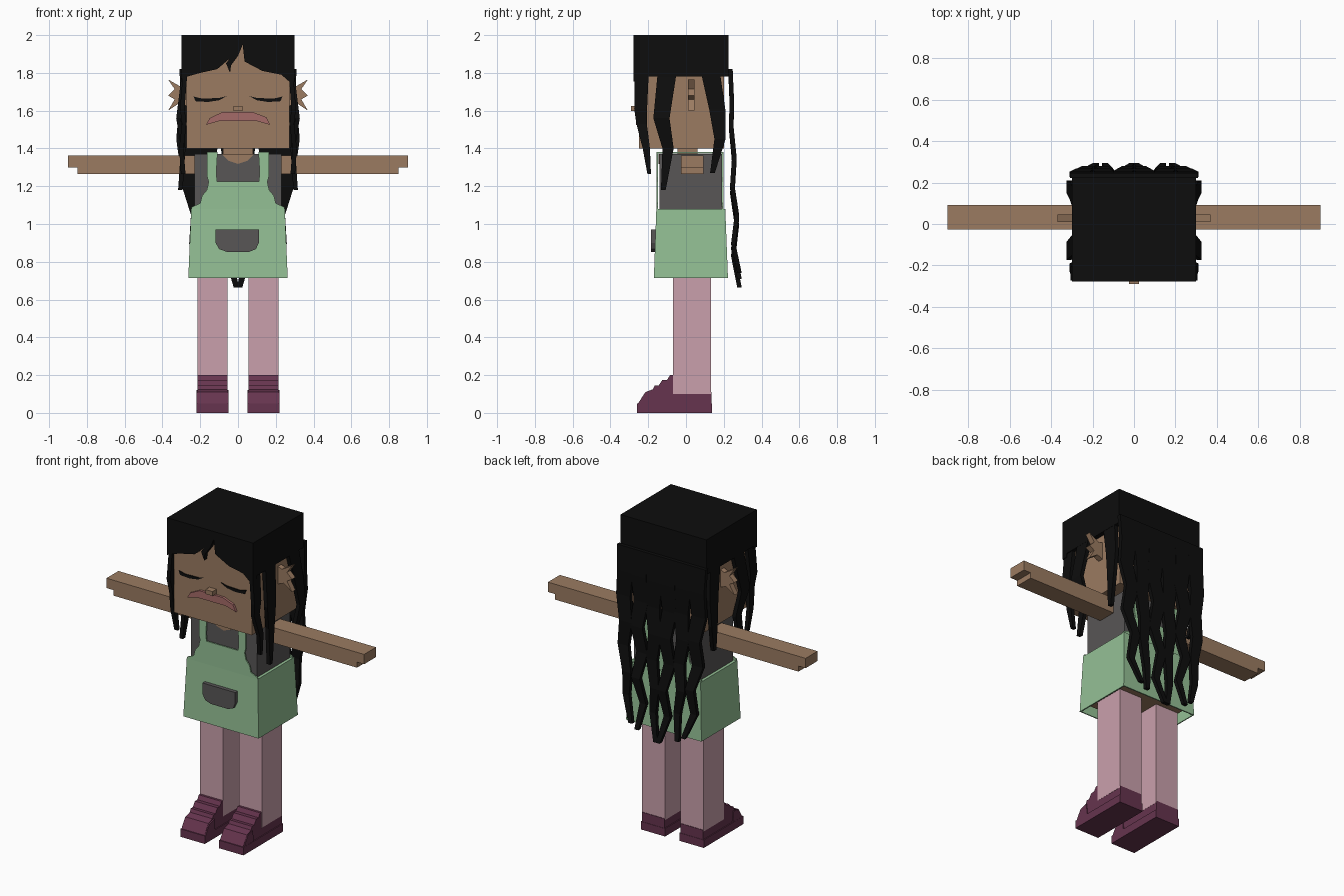
import bpy
import bmesh
from mathutils import Vector

cube = bpy.data.objects.get("Cube")
if cube:
    bpy.data.objects.remove(cube, do_unlink=True)


def material(name, rgb):
    """Make a flat material from 0-255 display values."""
    lin = []
    for c in rgb:
        c /= 255
        lin.append(c / 12.92 if c < 0.04 else ((c + 0.055) / 1.055) ** 2.4)
    mat = bpy.data.materials.new(name)
    mat.use_nodes = True
    mat.diffuse_color = (*lin, 1)
    mat.node_tree.nodes["Principled BSDF"].inputs["Base Color"].default_value = (*lin, 1)
    return mat


skin = material("skin", (155, 123, 97))
black = material("black", (13, 13, 13))
green = material("apron green", (148, 192, 149))
grey = material("dark grey", (88, 86, 86))
pink = material("stocking pink", (202, 160, 172))
plum = material("shoe plum", (102, 52, 78))
lip = material("lip rose", (165, 107, 104))


def finish(name, bm, mat):
    bmesh.ops.recalc_face_normals(bm, faces=bm.faces)
    mesh = bpy.data.meshes.new(name)
    bm.to_mesh(mesh)
    bm.free()
    mesh.materials.append(mat)
    obj = bpy.data.objects.new(name, mesh)
    bpy.context.collection.objects.link(obj)
    return obj


def box(name, xs, ys, zs, mat):
    bm = bmesh.new()
    bmesh.ops.create_cube(bm, size=1)
    for v in bm.verts:
        v.co = [r[0] if c < 0 else r[1] for c, r in zip(v.co, (xs, ys, zs))]
    return finish(name, bm, mat)


def prism(name, outline, span, mat, axis="y"):
    """Extrude an outline of (x or y, z) points along the given axis."""
    bm = bmesh.new()

    def place(u, z, d):
        return Vector((u, d, z) if axis == "y" else (d, u, z))

    face = bm.faces.new([bm.verts.new(place(u, z, span[0])) for u, z in outline])
    new = bmesh.ops.extrude_face_region(bm, geom=[face])["geom"]
    shift = place(0, 0, span[1] - span[0])
    bmesh.ops.translate(bm, vec=shift, verts=[v for v in new if isinstance(v, bmesh.types.BMVert)])
    return finish(name, bm, mat)


def lock(name, path, width, axis, sign=1, thick=0.024):
    """Tapering strand of hair through (across, out, z) points."""
    bm = bmesh.new()
    rings = []
    for i, (u, out, z) in enumerate(path):
        w = width * (1 - 0.75 * (i / (len(path) - 1)) ** 1.5) / 2
        ring = []
        for du, do in ((-w, 0), (w, 0), (w, thick), (-w, thick)):
            a, b = u + du, out + do - thick / 2
            ring.append(bm.verts.new((sign * b, a, z) if axis == "x" else (sign * a, b, z)))
        rings.append(ring)
    for a, b in zip(rings, rings[1:]):
        for k in range(4):
            bm.faces.new((a[k], a[k - 1], b[k - 1], b[k]))
    bm.faces.new(rings[0])
    bm.faces.new(rings[-1])
    return finish(name, bm, black)


def mirrored(points, sign):
    return [(sign * x, z) for x, z in points]


# Head and face
box("head", (-0.272, 0.272), (-0.25, 0.2), (1.4, 1.97), skin)
box("neck", (-0.08, 0.08), (-0.045, 0.06), (1.35, 1.42), skin)
box("nose", (-0.025, 0.025), (-0.29, -0.24), (1.597, 1.625), skin)
mouth = [(-0.17, 1.525), (-0.15, 1.56), (-0.085, 1.592), (0.08, 1.592), (0.15, 1.565),
         (0.17, 1.525), (0.1, 1.545), (-0.1, 1.545)]
prism("mouth", mouth, (-0.265, -0.245), lip)

# Hair cap with jagged fringe
box("hair_cap", (-0.3, 0.3), (-0.245, 0.225), (1.78, 2), black)
fringe = [(-0.3, 2), (-0.3, 1.765), (-0.27, 1.78), (-0.2, 1.8), (-0.11, 1.82), (-0.045, 1.875),
          (-0.063, 1.85), (-0.042, 1.8), (-0.037, 1.84), (0, 1.89), (0.025, 1.95), (0.035, 1.86),
          (0.13, 1.81), (0.23, 1.79), (0.27, 1.755), (0.3, 1.755), (0.3, 2)]
prism("fringe", fringe, (-0.278, -0.244), black)

# Paired parts of the face, arms, legs and side hair
ear = [(0.26, 1.74), (0.3, 1.725), (0.37, 1.765), (0.335, 1.714), (0.37, 1.68), (0.335, 1.66),
       (0.37, 1.6), (0.31, 1.64), (0.26, 1.62)]
eye = [(0.06, 1.677), (0.1, 1.667), (0.19, 1.664), (0.235, 1.675), (0.225, 1.65), (0.16, 1.646),
       (0.1, 1.655)]
arm = [(0.22, 1.265), (0.85, 1.265), (0.85, 1.3), (0.9, 1.3), (0.9, 1.362), (0.22, 1.362)]
shoe = [(0.135, 0), (0.135, 0.11), (-0.06, 0.11), (-0.07, 0.2), (-0.085, 0.2), (-0.1, 0.175),
        (-0.125, 0.175), (-0.145, 0.145), (-0.165, 0.145), (-0.175, 0.125), (-0.215, 0.11),
        (-0.257, 0.045), (-0.257, 0)]
toe = [(-0.155, 0.05), (-0.165, 0.12), (-0.215, 0.107), (-0.25, 0.05)]
side_locks = {
    "front": (0.075, [(-0.235, 0.28, 1.8), (-0.24, 0.295, 1.61), (-0.235, 0.285, 1.53),
                      (-0.21, 0.3, 1.4), (-0.195, 0.29, 1.265)]),
    "middle": (0.1, [(-0.1, 0.285, 1.8), (-0.13, 0.315, 1.56), (-0.095, 0.29, 1.4),
                     (-0.12, 0.305, 1.18)]),
    "rear": (0.1, [(0.13, 0.285, 1.8), (0.165, 0.3, 1.61), (0.18, 0.315, 1.45),
                   (0.14, 0.29, 1.27)]),
}
for side, s in (("left", 1), ("right", -1)):
    prism(side + "_ear", mirrored(ear, s), (0.01, 0.045), skin)
    prism(side + "_eye", mirrored(eye, s), (-0.256, -0.248), black)
    prism(side + "_arm", mirrored(arm, s), (-0.027, 0.092), skin)
    box(side + "_leg", sorted((s * 0.055, s * 0.215)), (-0.07, 0.132), (0.1, 0.78), pink)
    prism(side + "_shoe", shoe, (s * 0.056, s * 0.214), plum, "x")
    prism(side + "_toe_cap", toe, (s * 0.05, s * 0.219), plum, "x")
    box(side + "_sole", sorted((s * 0.05, s * 0.22)), (-0.26, 0.137), (0, 0.05), plum)
    for part, (width, path) in side_locks.items():
        lock(f"{side}_{part}_lock", path, width, "x", s)

# Long wavy locks down the back: start, end and lowest height
back_locks = [(0.255, 0.2, 0.74), (0.15, 0.125, 0.71), (0.05, 0.025, 0.665)]
levels = 7
for side, s in (("left", 1), ("right", -1)):
    for n, (start, end, low) in enumerate(back_locks):
        path = []
        for i in range(levels + 1):
            t = i / levels
            wave = (-1) ** (i + n) * 0.016 * min(1, 2 * t)
            out = 0.235 + 0.03 * t + (0.018 if i % 2 else -0.012) * t
            path.append((start + (end - start) * t ** 3 + wave, out, 1.82 + (low - 1.82) * t))
        lock(f"{side}_back_lock_{n + 1}", path, 0.11, "y", s)

# Torso, shirt and neckline
box("body", (-0.22, 0.22), (-0.13, 0.18), (0.75, 1.08), skin)
box("shirt", (-0.23, 0.23), (-0.14, 0.19), (1.06, 1.37), grey)
neckline = [(-0.085, 1.371), (-0.05, 1.335), (0, 1.318), (0.05, 1.335), (0.085, 1.371)]
prism("neckline", neckline, (-0.146, -0.138), skin)

# Flared open apron skirt
bm = bmesh.new()
bmesh.ops.create_cube(bm, size=1)
for v in bm.verts:
    low = v.co.z < 0
    x = 0.263 if low else 0.248
    front, back = (-0.17, 0.222) if low else (-0.157, 0.208)
    v.co = (x if v.co.x > 0 else -x, front if v.co.y < 0 else back, 0.715 if low else 1.08)
bm.faces.ensure_lookup_table()
bmesh.ops.delete(bm, geom=[min(bm.faces, key=lambda f: f.calc_center_median().z)], context="FACES")
skirt = finish("apron_skirt", bm, green)
solid = skirt.modifiers.new("thickness", "SOLIDIFY")
solid.thickness = 0.01

# Apron bib and shoulder straps, front and back
half = [(0.248, 1.07), (0.245, 1.09), (0.2, 1.11), (0.19, 1.15), (0.165, 1.18), (0.155, 1.225)]
bib = half + mirrored(half[::-1], -1)
for place, span in (("front", (-0.157, -0.149)), ("back", (0.191, 0.199))):
    prism(place + "_bib", bib, span, green)
    for side, s in (("left", 1), ("right", -1)):
        strap = [(0.11, 1.22), (0.155, 1.22), (0.163, 1.25), (0.163, 1.382), (0.108, 1.382),
                 (0.115, 1.27)]
        prism(f"{place}_{side}_strap", mirrored(strap, s), span, green)
for side, s in (("left", 1), ("right", -1)):
    box(side + "_shoulder_strap", sorted((s * 0.108, s * 0.163)), (-0.157, 0.199),
        (1.372, 1.38), green)

# Pocket with rounded lower corners
pocket = [(-0.118, 0.97), (-0.118, 0.9), (-0.1, 0.867), (-0.06, 0.853), (0.06, 0.853),
          (0.095, 0.867), (0.11, 0.9), (0.11, 0.97)]
prism("pocket", pocket, (-0.185, -0.155), grey)
